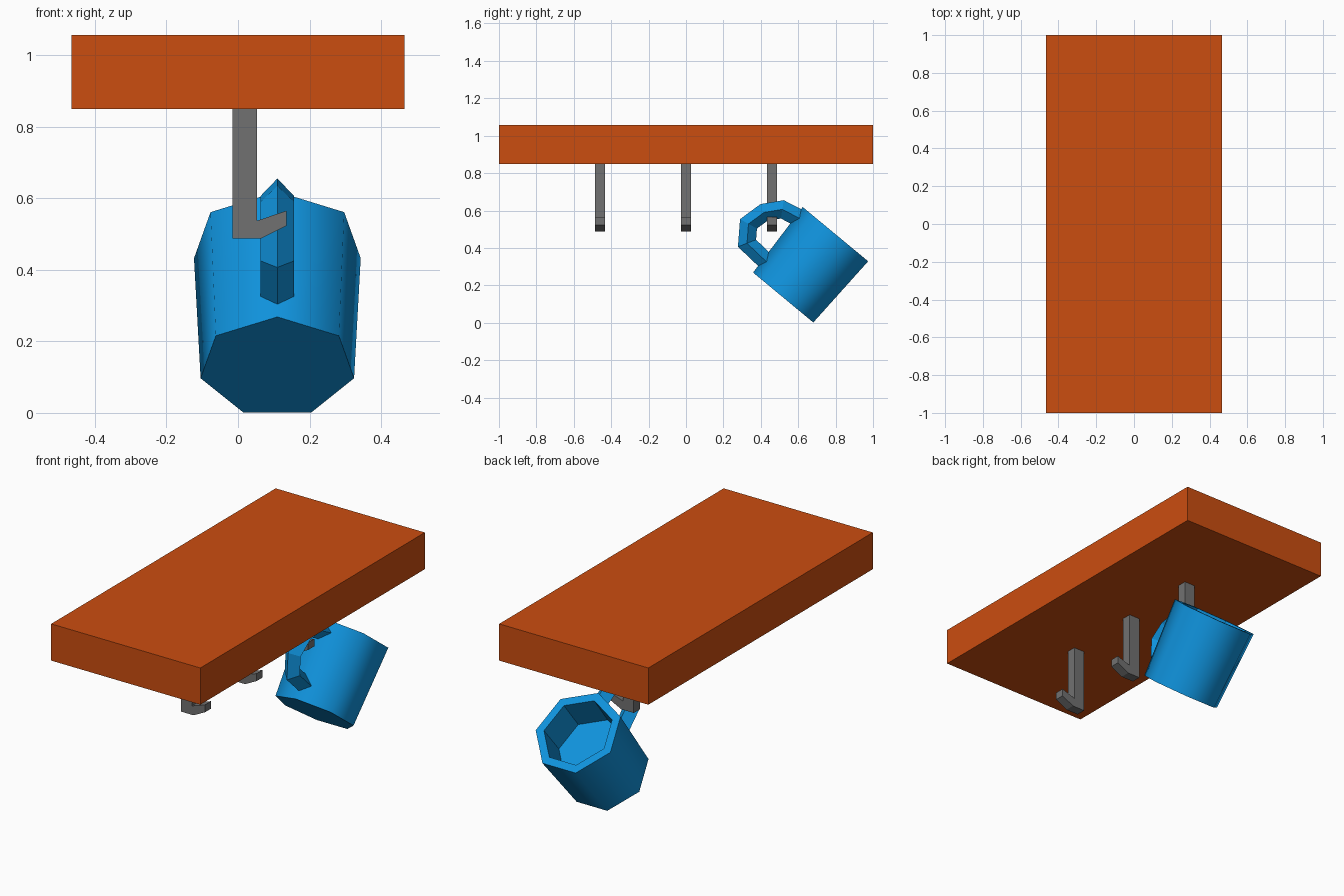
import bpy, bmesh, math
from mathutils import Vector

if "Cube" in bpy.data.objects:
    bpy.data.objects.remove(bpy.data.objects["Cube"])


def material(name, rgb):
    m = bpy.data.materials.new(name)
    m.diffuse_color = (*rgb, 1)
    m.use_nodes = True
    m.node_tree.nodes["Principled BSDF"].inputs["Base Color"].default_value = m.diffuse_color
    return m


ORANGE = material("orange_wood", (0.60, 0.075, 0.005))
GREY = material("grey_metal", (0.165, 0.165, 0.165))
BLUE = material("blue_ceramic", (0.005, 0.29, 0.72))


def loft(name, rings, mat, closed_caps=True, smooth_bands=()):
    """Skin a list of equal-length point rings and cap both ends."""
    bm = bmesh.new()
    vs = [[bm.verts.new(p) for p in ring] for ring in rings]
    n = len(rings[0])
    for b in range(len(vs) - 1):
        for i in range(n):
            j = (i + 1) % n
            f = bm.faces.new((vs[b][i], vs[b][j], vs[b + 1][j], vs[b + 1][i]))
            f.smooth = b in smooth_bands
    if closed_caps:
        bm.faces.new(vs[0][::-1])
        bm.faces.new(vs[-1])
    bmesh.ops.recalc_face_normals(bm, faces=bm.faces)
    # keep the rim and base edges crisp beside the smooth wall
    for e in bm.edges:
        if len(e.link_faces) == 2 and e.calc_face_angle() > math.radians(60):
            e.smooth = False
    me = bpy.data.meshes.new(name)
    bm.to_mesh(me)
    bm.free()
    me.materials.append(mat)
    ob = bpy.data.objects.new(name, me)
    bpy.context.collection.objects.link(ob)
    return ob


# Shelf board
corners = [(-0.465, -1), (0.465, -1), (0.465, 1), (-0.465, 1)]
loft("shelf_board", [[(x, y, z) for x, y in corners] for z in (0.85, 1.057)], ORANGE)

# Three hooks: one J profile extruded along y
hook = [(-0.015, 0.855), (-0.015, 0.487), (0.063, 0.487), (0.135, 0.523),
        (0.135, 0.565), (0.053, 0.537), (0.053, 0.855)]
for k, y in enumerate((-0.46, 0.0, 0.46)):
    loft(f"hook_{k + 1}", [[(x, y + s, z) for x, z in hook] for s in (-0.027, 0.027)], GREY)

# Mug frame: tilted axis, and the outward direction of the handle
BASE = Vector((0.11, 0.528, 0.128))
AXIS = Vector((0, 0.638, 0.770)).normalized()
OUT = Vector((0, -0.770, 0.638)).normalized()
SIDE = Vector((1, 0, 0))


def mug_point(v, u, x=0.0):
    return BASE + AXIS * v + OUT * u + SIDE * x


def heptagon(v, r):
    return [mug_point(v, r * math.cos(a), r * math.sin(a))
            for a in (2 * math.pi * i / 7 for i in range(7))]


# Mug cup: outer wall, rim, inner wall, inner floor
loft("mug_cup", [heptagon(0, 0.22), heptagon(0.439, 0.239),
                 heptagon(0.439, 0.192), heptagon(0.245, 0.186)], BLUE, smooth_bands=(0,))

# Mug handle: diamond section swept with mitred corners
path = [Vector(p) for p in ((0.09, 0.20), (0.10, 0.345), (0.185, 0.405),
                            (0.285, 0.38), (0.36, 0.315), (0.385, 0.20))]
R = 0.047
rings = []
for i, p in enumerate(path):
    dirs = []
    if i > 0:
        dirs.append((p - path[i - 1]).normalized())
    if i < len(path) - 1:
        dirs.append((path[i + 1] - p).normalized())
    normals = [Vector((-d.y, d.x)) for d in dirs]
    n = sum(normals, Vector((0, 0))).normalized()
    off = n * (R / n.dot(normals[0]))
    rings.append([mug_point(*(p + off)), mug_point(*p, R),
                  mug_point(*(p - off)), mug_point(*p, -R)])
loft("mug_handle", rings, BLUE)
